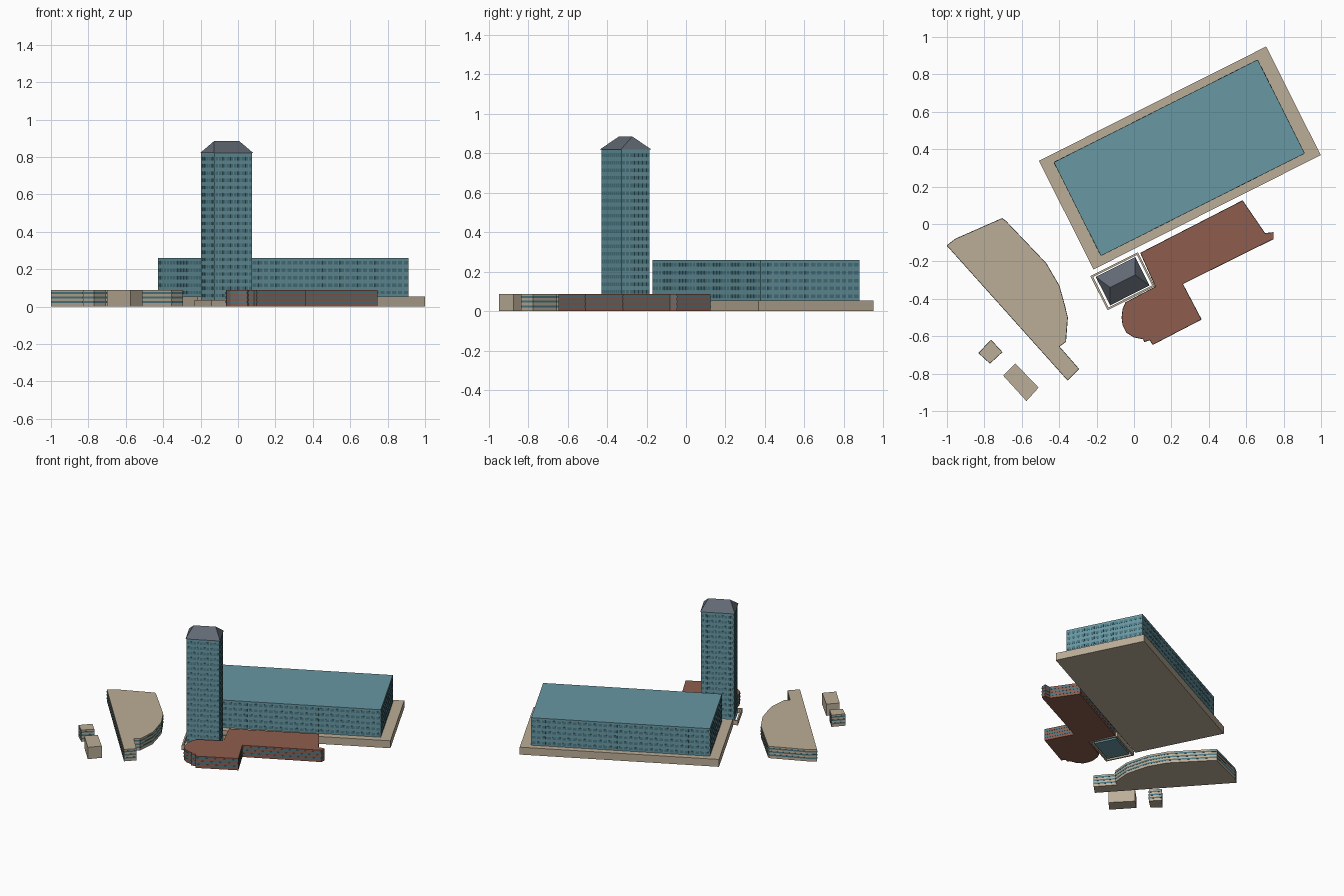
import bpy, bmesh, math
from mathutils import Vector

if "Cube" in bpy.data.objects:
    bpy.data.objects.remove(bpy.data.objects["Cube"])

ANG = math.radians(26.7)


def mat(name, r, g, b):
    m = bpy.data.materials.new(name)
    m.diffuse_color = (r, g, b, 1)
    m.use_nodes = True
    m.node_tree.nodes["Principled BSDF"].inputs["Base Color"].default_value = m.diffuse_color
    return m


GLASS = mat("teal_glass", 0.14, 0.31, 0.36)
PANE = mat("dark_pane", 0.07, 0.19, 0.23)
STONE = mat("tan_stone", 0.50, 0.42, 0.31)
BRICK = mat("red_brick", 0.27, 0.11, 0.075)
SLATE = mat("slate", 0.12, 0.14, 0.17)


def finish(bm, name, m):
    bmesh.ops.recalc_face_normals(bm, faces=bm.faces)
    me = bpy.data.meshes.new(name)
    bm.to_mesh(me)
    bm.free()
    me.materials.append(m)
    ob = bpy.data.objects.new(name, me)
    bpy.context.collection.objects.link(ob)
    return ob


def rect(cx, cy, a, b):
    c, s = math.cos(ANG), math.sin(ANG)
    return [(cx + u * a * c - v * b * s, cy + u * a * s + v * b * c)
            for u, v in ((-1, -1), (1, -1), (1, 1), (-1, 1))]


def ccw(pts):
    area = sum(p[0] * q[1] - q[0] * p[1] for p, q in zip(pts, pts[1:] + pts[:1]))
    return pts if area > 0 else pts[::-1]


def add_prism(bm, pts, z0, z1):
    lo = [bm.verts.new((x, y, z0)) for x, y in pts]
    hi = [bm.verts.new((x, y, z1)) for x, y in pts]
    bm.faces.new(lo[::-1])
    bm.faces.new(hi)
    for i in range(len(pts)):
        j = (i + 1) % len(pts)
        bm.faces.new((lo[i], lo[j], hi[j], hi[i]))


def prism(name, pts, z0, z1, m):
    bm = bmesh.new()
    add_prism(bm, ccw(pts), z0, z1)
    return finish(bm, name, m)


def panels(name, pts, z_rows, height, m, width=None, fill=0.7, out=0.0015):
    """Shallow glazing strips on every wall; width splits them into windows."""
    pts = ccw(pts)
    bm = bmesh.new()
    for p, q in zip(pts, pts[1:] + pts[:1]):
        p, q = Vector(p), Vector(q)
        d = q - p
        n = Vector((d.y, -d.x)).normalized() * out
        count = max(1, round(d.length / width)) if width else 1
        f = fill if width else 1.0
        for i in range(count):
            a = p + d * ((i + 0.5 - f / 2) / count)
            b = p + d * ((i + 0.5 + f / 2) / count)
            for z in z_rows:
                v = [bm.verts.new((w.x, w.y, h)) for h in (z, z + height)
                     for w in (a - n, b - n, b + n, a + n)]
                for k in ((0, 1, 2, 3), (4, 5, 6, 7), (0, 1, 5, 4),
                          (1, 2, 6, 5), (2, 3, 7, 6), (3, 0, 4, 7)):
                    bm.faces.new([v[t] for t in k])
    return finish(bm, name, m)


# Large hall on its stone podium
prism("hall_podium", rect(0.245, 0.353, 0.68, 0.325), 0, 0.055, STONE)
hall = rect(0.242, 0.354, 0.61, 0.28)
prism("hall_block", hall, 0.055, 0.26, GLASS)
panels("hall_windows", hall, [0.066 + 0.04 * i for i in range(5)], 0.018, PANE, 0.035)

# Tower with window grid
TX, TY = -0.0605, -0.306
tower = rect(TX, TY, 0.112, 0.080)
prism("tower_shaft", tower, 0, 0.82, GLASS)
panels("tower_windows", tower, [0.05 + 0.0385 * i for i in range(20)], 0.018, PANE, 0.022)

# Low stone kerb framing the tower, with an open gap inside
bm = bmesh.new()
rings = [[bm.verts.new((x, y, z)) for x, y in rect(TX, TY, a, b)]
         for a, b, z in ((0.142, 0.102, 0), (0.142, 0.102, 0.035),
                         (0.131, 0.091, 0.035), (0.131, 0.091, 0))]
for r in range(4):
    s, t = rings[r], rings[(r + 1) % 4]
    for i in range(4):
        j = (i + 1) % 4
        bm.faces.new((s[i], s[j], t[j], t[i]))
finish(bm, "tower_kerb", STONE)

# Hipped tower roof with a straight ridge
bm = bmesh.new()
e = [bm.verts.new((x, y, 0.82)) for x, y in rect(TX, TY, 0.118, 0.085)]
c, s = math.cos(ANG) * 0.075, math.sin(ANG) * 0.075
r0 = bm.verts.new((TX - c, TY - s, 0.885))
r1 = bm.verts.new((TX + c, TY + s, 0.885))
for f in (e[::-1], (e[0], e[1], r1, r0), (e[1], e[2], r1),
          (e[2], e[3], r0, r1), (e[3], e[0], r0)):
    bm.faces.new(f)
finish(bm, "tower_roof", SLATE)

# Low wings with ribbon windows
ROWS, BAND, TOP = [0.019, 0.043, 0.067], 0.01, 0.088
annex = [(0.035, -0.155), (0.58, 0.125), (0.70, -0.05), (0.745, -0.045),
         (0.745, -0.08), (0.26, -0.32), (0.36, -0.51), (0.10, -0.645),
         (0.085, -0.62), (0.055, -0.63), (0.05, -0.615), (0.0, -0.605),
         (-0.04, -0.58), (-0.06, -0.54), (-0.065, -0.50), (-0.06, -0.455),
         (-0.045, -0.42), (0.115, -0.335)]
prism("brick_annex", annex, 0, TOP, BRICK)
panels("annex_ribbon_windows", annex, ROWS, BAND, PANE)

crescent = [(-1.0, -0.115), (-0.955, -0.08), (-0.705, 0.03), (-0.685, 0.015),
            (-0.47, -0.21), (-0.40, -0.33), (-0.372, -0.43), (-0.355, -0.50),
            (-0.365, -0.63), (-0.40, -0.655), (-0.295, -0.775), (-0.355, -0.835)]
prism("crescent_building", crescent, 0, TOP, STONE)
panels("crescent_ribbon_windows", crescent, ROWS, BAND, PANE)

# Two small outbuildings
small = [(-0.83, -0.69), (-0.765, -0.62), (-0.705, -0.685), (-0.77, -0.745)]
prism("small_pavilion", small, 0, TOP, STONE)
panels("pavilion_ribbon_windows", small, ROWS, BAND, PANE)
prism("plain_outbuilding", [(-0.70, -0.81), (-0.635, -0.745),
                            (-0.51, -0.875), (-0.575, -0.947)], 0, TOP, STONE)
